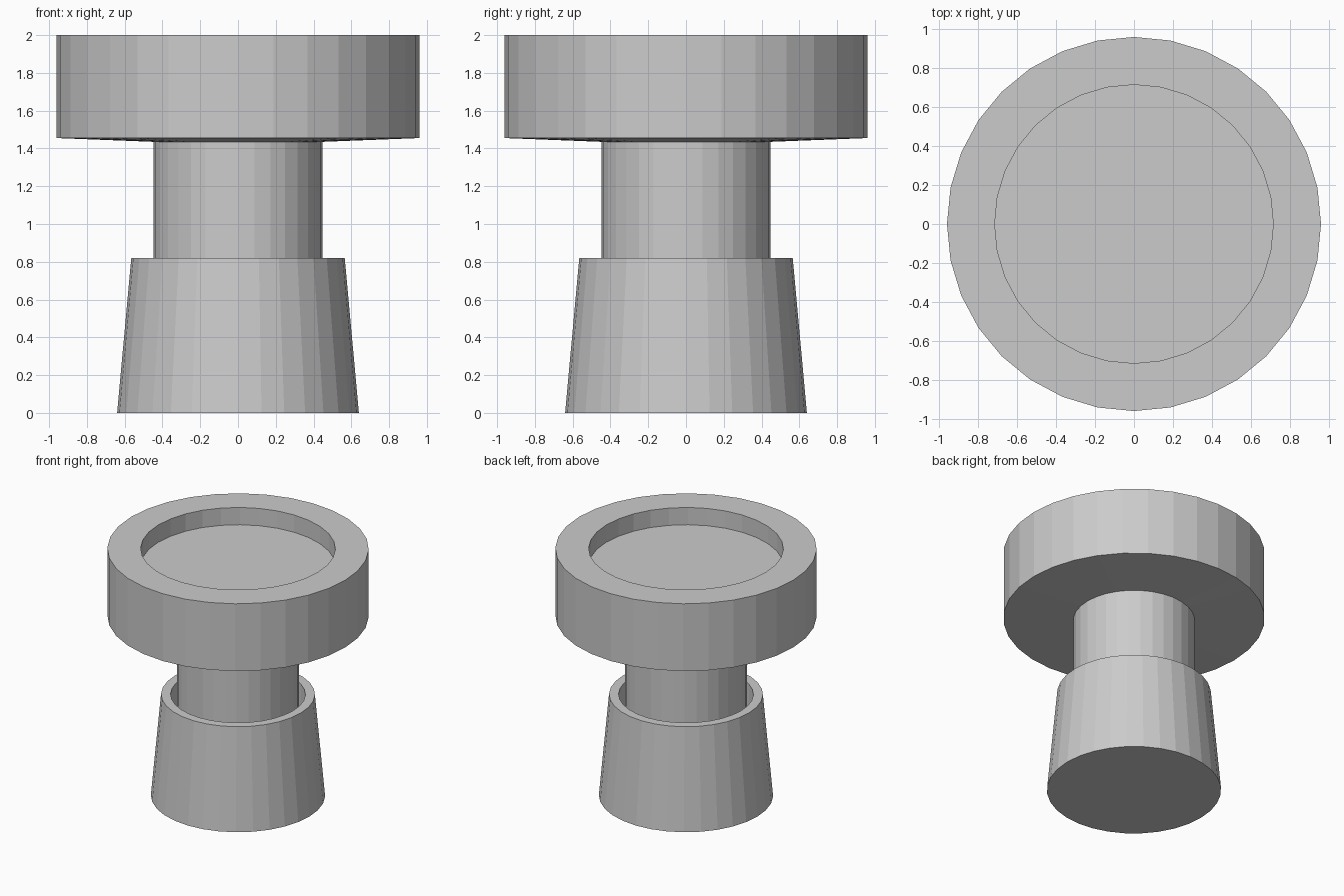
import bpy, bmesh
from math import sin, cos, tau

if "Cube" in bpy.data.objects:
    bpy.data.objects.remove(bpy.data.objects["Cube"])

SIDES = 32


def lathe(name, profile):
    """Revolve (radius, z) points around z; both open ends are capped."""
    bm = bmesh.new()
    rings = [[bm.verts.new((r * cos(tau * i / SIDES), r * sin(tau * i / SIDES), z))
              for i in range(SIDES)] for r, z in profile]
    for a, b in zip(rings, rings[1:]):
        for i in range(SIDES):
            j = (i + 1) % SIDES
            bm.faces.new((a[i], a[j], b[j], b[i]))
    bm.faces.new(rings[0][::-1])
    bm.faces.new(rings[-1])
    bmesh.ops.recalc_face_normals(bm, faces=bm.faces)
    mesh = bpy.data.meshes.new(name)
    bm.to_mesh(mesh)
    bm.free()
    obj = bpy.data.objects.new(name, mesh)
    bpy.context.collection.objects.link(obj)
    return obj


# Tapered base sleeve with a narrow gap around the rod, which rises from its floor
# and carries the wide head with a shallow round recess
lathe("pedestal", [
    (0.64, 0.0), (0.565, 0.82), (0.495, 0.82), (0.495, 0.40),   # sleeve
    (0.447, 0.40), (0.447, 1.435),                              # rod
    (0.96, 1.455), (0.96, 2.0), (0.715, 2.0), (0.715, 1.86),    # head
])
